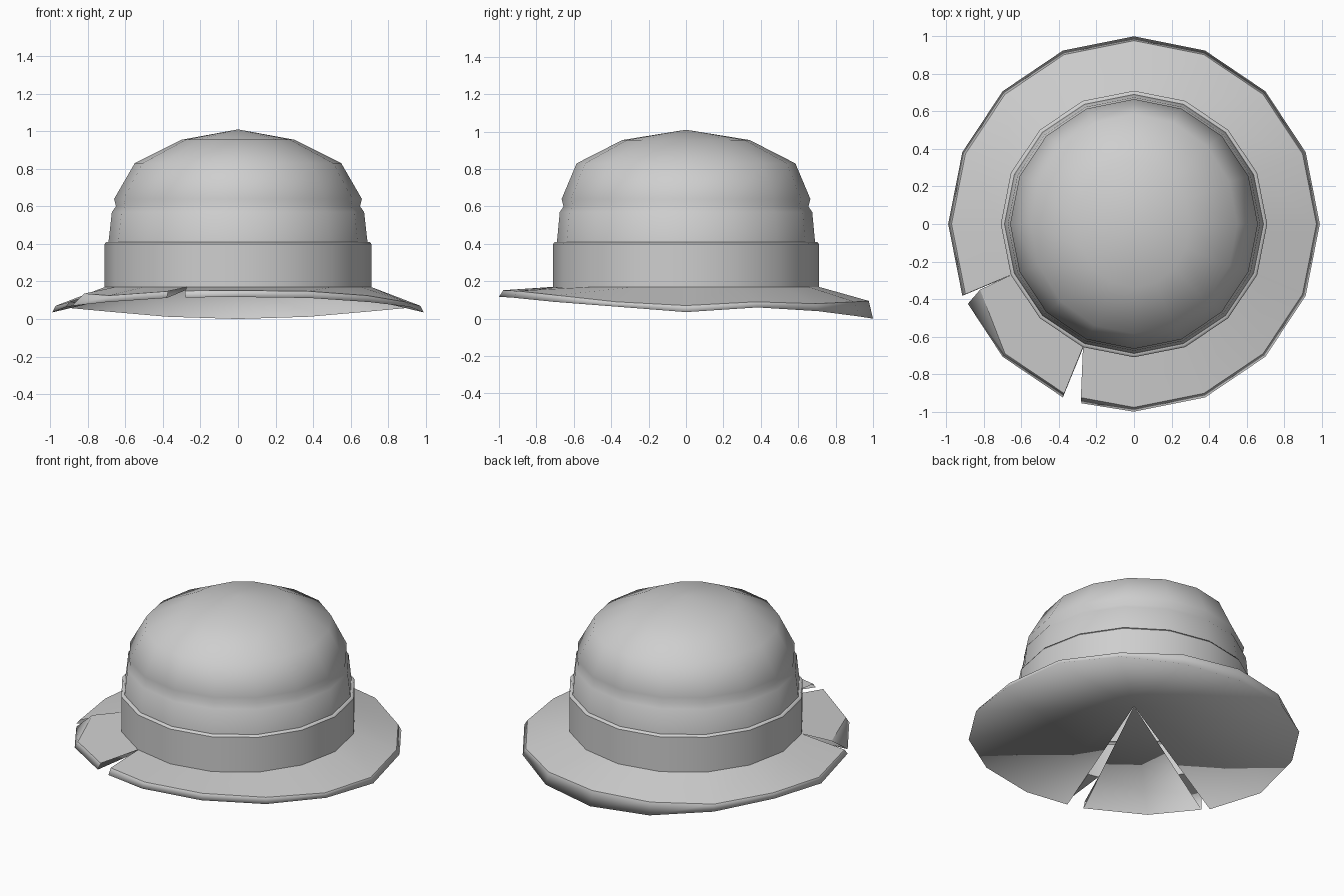
import bpy
import bmesh
import math

if "Cube" in bpy.data.objects:
    bpy.data.objects.remove(bpy.data.objects["Cube"], do_unlink=True)

SIDES = 16

grey = bpy.data.materials.new("plain_grey")
grey.use_nodes = True
grey.diffuse_color = (0.62, 0.62, 0.62, 1)
grey.node_tree.nodes["Principled BSDF"].inputs["Base Color"].default_value = (0.62, 0.62, 0.62, 1)


def make_object(name, bm):
    bmesh.ops.remove_doubles(bm, verts=bm.verts, dist=0.0005)
    for face in bm.faces:
        face.smooth = True
    mesh = bpy.data.meshes.new(name)
    bm.to_mesh(mesh)
    bm.free()
    mesh.materials.append(grey)
    obj = bpy.data.objects.new(name, mesh)
    bpy.context.collection.objects.link(obj)


def flat(z):
    return [z] * (SIDES // 2 + 1)


def add_arc(bm, rx, ry, heights, first=0, last=SIDES):
    # Heights run from the back (first) to the front (last), alike on both sides
    arc = []
    for i in range(first, last + 1):
        a = math.tau * i / SIDES
        z = heights[min(i % SIDES, -i % SIDES)]
        arc.append(bm.verts.new((rx * math.sin(a), ry * math.cos(a), z)))
    return arc


def bridge(bm, arcs):
    for a, b in zip(arcs, arcs[1:]):
        for i in range(len(a) - 1):
            bm.faces.new((a[i], a[i + 1], b[i + 1], b[i]))


def sharpen(bm, arc):
    for a, b in zip(arc, arc[1:]):
        bm.edges.get((a, b)).smooth = False


# Crown: domed top with a slight waist
bm = bmesh.new()
dome = [(0.30, 0.34, 0.955), (0.55, 0.585, 0.83), (0.66, 0.665, 0.64),
        (0.65, 0.655, 0.60), (0.672, 0.675, 0.57), (0.69, 0.69, 0.41)]
arcs = [add_arc(bm, rx, ry, flat(z)) for rx, ry, z in dome]
bridge(bm, arcs)
tip = bm.verts.new((0, 0, 1.01))
for a, b in zip(arcs[0], arcs[0][1:]):
    bm.faces.new((b, a, tip))
make_object("crown", bm)

# Band around the foot of the crown
bm = bmesh.new()
band_profile = [(0.69, 0.41), (0.703, 0.41), (0.71, 0.40), (0.71, 0.17)]
arcs = [add_arc(bm, r, r, flat(z)) for r, z in band_profile]
bridge(bm, arcs)
sharpen(bm, arcs[2])
make_object("hat_band", bm)

# Brim: drooping top, turned-down lip and a shallow cone beneath.
# It is torn along two seams into a main part and a flap.
inner = flat(0.17)
lip = [0.095, 0.09, 0.08, 0.09, 0.07, 0.09, 0.125, 0.148, 0.152]
rim = [0.0, 0.012, 0.04, 0.06, 0.035, 0.065, 0.09, 0.112, 0.117]
# Each part: first and last side, then the pulled lip and rim corners at its last side or end
parts = [
    (11, 25, -1, (-0.283, -0.925, 0.15), (-0.28, -0.955, 0.115)),
    (9, 11, -1, (-0.82, -0.35, 0.135), (-0.885, -0.425, 0.07)),
]
bm = bmesh.new()
for first, last, corner, lip_corner, rim_corner in parts:
    inner_arc = add_arc(bm, 0.71, 0.71, inner, first, last)
    lip_arc = add_arc(bm, 0.972, 0.977, lip, first, last)
    rim_arc = add_arc(bm, 0.99, 1.0, rim, first, last)
    lip_arc[corner].co = lip_corner
    rim_arc[corner].co = rim_corner
    bridge(bm, [inner_arc, lip_arc, rim_arc])
    sharpen(bm, lip_arc)
    centre = bm.verts.new((0, 0, 0.27))
    for a, b in zip(rim_arc, rim_arc[1:]):
        bm.faces.new((a, b, centre))
make_object("brim", bm)
